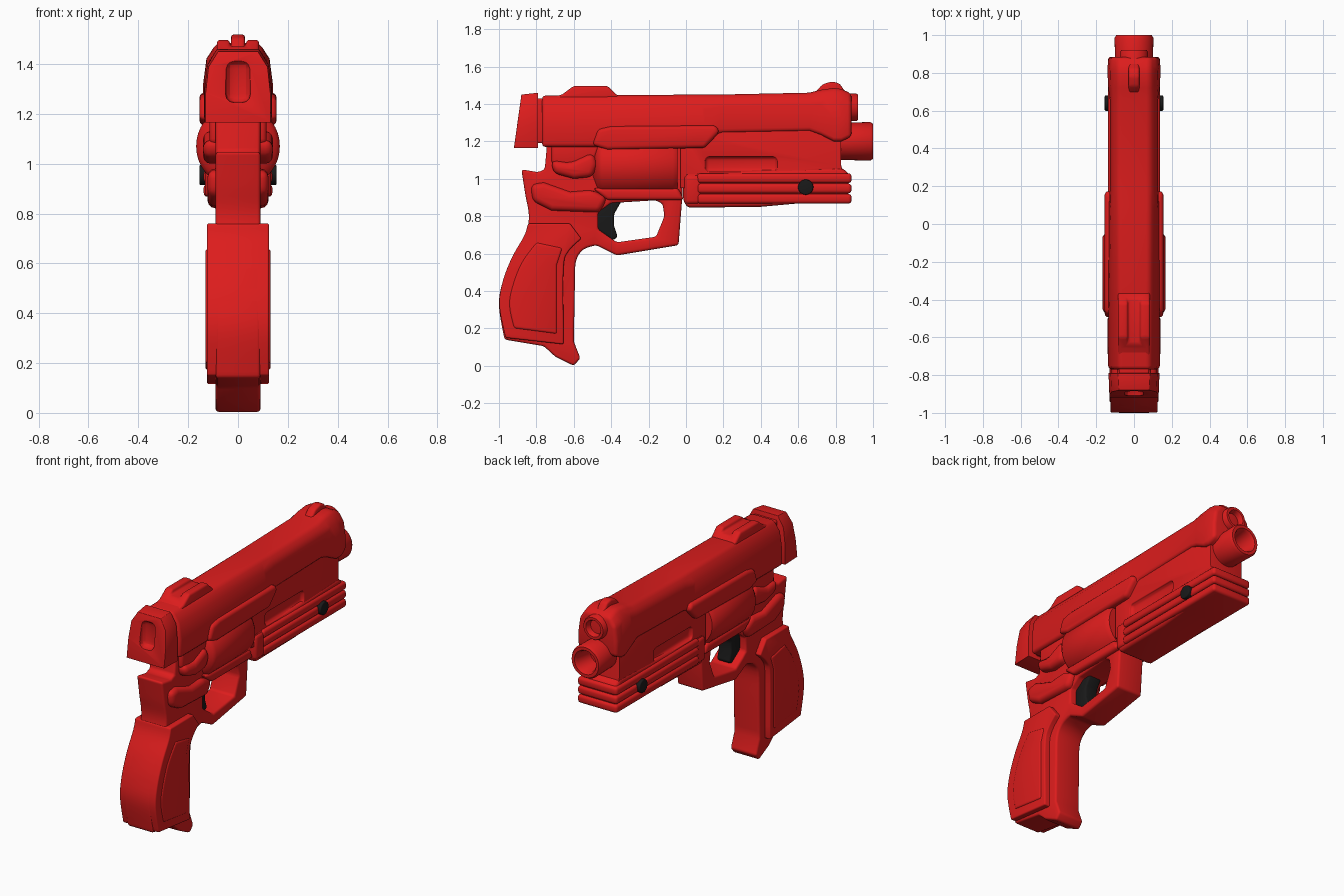
import bpy, bmesh, math
from mathutils import Vector

if "Cube" in bpy.data.objects:
    bpy.data.objects.remove(bpy.data.objects["Cube"])


def material(name, col):
    m = bpy.data.materials.new(name)
    m.diffuse_color = (*col, 1)
    m.use_nodes = True
    m.node_tree.nodes["Principled BSDF"].inputs["Base Color"].default_value = m.diffuse_color
    return m


RED = material("red_plastic", (0.72, 0.012, 0.012))
BLACK = material("black_plastic", (0.01, 0.01, 0.01))
parts, cutters = [], []


def finish(name, bm, mat=RED, bevel=0.0, cuts=(), seg=3):
    bmesh.ops.recalc_face_normals(bm, faces=bm.faces)
    me = bpy.data.meshes.new(name)
    bm.to_mesh(me)
    bm.free()
    ob = bpy.data.objects.new(name, me)
    bpy.context.collection.objects.link(ob)
    me.materials.append(mat)
    for c in cuts:
        b = ob.modifiers.new("cut", 'BOOLEAN')
        b.operation, b.object, b.solver = 'DIFFERENCE', c, 'EXACT'
    if bevel:
        b = ob.modifiers.new("bevel", 'BEVEL')
        b.width, b.segments = bevel, seg
        b.limit_method, b.angle_limit = 'ANGLE', math.radians(28)
    parts.append(ob)
    return ob


def prism(name, prof, half, bevel=0.015, x=0.0, mat=RED, cuts=()):
    """Side profile (y, z) extruded across x."""
    bm = bmesh.new()
    a = [bm.verts.new((x - half, y, z)) for y, z in prof]
    b = [bm.verts.new((x + half, y, z)) for y, z in prof]
    n = len(prof)
    bm.faces.new(a)
    bm.faces.new(b)
    for i in range(n):
        j = (i + 1) % n
        bm.faces.new((a[i], a[j], b[j], b[i]))
    return finish(name, bm, mat, bevel, cuts)


def cutter(*args, **kw):
    ob = prism(*args, **kw)
    parts.remove(ob)
    cutters.append(ob)
    ob.hide_render = True
    return ob


def rect(y0, y1, z0, z1):
    return [(y0, z0), (y1, z0), (y1, z1), (y0, z1)]


def loft(name, secs, bevel=0.02, cuts=()):
    """Tapered cross-sections along y: (y_low, y_high, z_low, z_high, w_low, w_high)."""
    bm = bmesh.new()
    rings = []
    for y0, y1, z0, z1, w0, w1 in secs:
        half = [(w0, 0), (w0, 0.42), ((w0 + w1) / 2 + 0.014, 0.78), (w1, 1)]
        pts = half + [(-w, t) for w, t in reversed(half)]
        rings.append([bm.verts.new((w, y0 + (y1 - y0) * t, z0 + (z1 - z0) * t)) for w, t in pts])
    for r, s in zip(rings, rings[1:]):
        for i in range(8):
            j = (i + 1) % 8
            bm.faces.new((r[i], r[j], s[j], s[i]))
    bm.faces.new(rings[0])
    bm.faces.new(rings[-1])
    return finish(name, bm, RED, bevel, cuts)


def lathe(name, prof, zc, bevel=0.0, n=40):
    """(radius, y) profile spun about a lengthwise axis at height zc."""
    bm = bmesh.new()
    vs = [bm.verts.new((r, y, zc)) for r, y in prof]
    es = [bm.edges.new(p) for p in zip(vs, vs[1:])]
    bmesh.ops.spin(bm, geom=vs + es, cent=(0, 0, zc), axis=(0, 1, 0), angle=2 * math.pi, steps=n)
    bmesh.ops.remove_doubles(bm, verts=bm.verts, dist=1e-5)
    return finish(name, bm, RED, bevel)


def smooth(p, n=5):
    """Catmull-Rom curve through the points."""
    q = [Vector(v) for v in [p[0]] + p + [p[-1]]]
    out = []
    for a, b, c, d in zip(q, q[1:], q[2:], q[3:]):
        for k in range(n):
            t = k / n
            v = 0.5 * (2 * b + (c - a) * t + (2 * a - 5 * b + 4 * c - d) * t * t + (3 * b - a - 3 * c + d) * t ** 3)
            out.append((v.x, v.y))
    return out + [p[-1]]


# frame: tang, grip core and trigger guard in one profile
opening = cutter("guard_opening", [(-.47, .73), (-.37, .66), (-.16, .69), (-.115, .80), (-.125, .865),
                                   (-.16, .885), (-.40, .87), (-.47, .82)], .3, 0)
back = smooth([(-.88, 1.05), (-.86, .92), (-.84, .80), (-.86, .70), (-.93, .58), (-.98, .45), (-1, .32), (-.97, .14)])
front = smooth([(-.60, .13), (-.595, .38), (-.59, .55), (-.55, .62), (-.48, .645)], 4)
prism("frame", [(-.74, 1.22), (-.755, 1.05), (-.79, 1.035)] + back +
      [(-.76, .105), (-.70, .05), (-.60, 0), (-.565, .04)] + front +
      [(-.37, .59), (-.04, .645), (-.02, .90), (-.02, 1.22)], .09, .02, cuts=[opening])

# grip side panels, wider than the core
pback = smooth([(-.845, .76), (-.865, .695), (-.93, .58), (-.98, .45), (-.998, .32), (-.965, .15)])
prism("grip_panel", pback + [(-.655, .115)] + smooth([(-.655, .2), (-.655, .52), (-.63, .61), (-.56, .68)]) +
      [(-.62, .76)], .125, .035)
prism("grip_inlay", smooth([(-.80, .66), (-.88, .55), (-.93, .42), (-.945, .32), (-.92, .20)]) +
      [(-.69, .17), (-.69, .54), (-.66, .63)], .131, .012)
prism("grip_shoulder", [(-.83, .97), (-.76, .98), (-.62, .93), (-.50, .94), (-.42, .90), (-.46, .82), (-.72, .83),
                        (-.82, .88)], .122, .03)

# trigger
prism("trigger", [(-.48, .88), (-.345, .88), (-.385, .81), (-.385, .75), (-.365, .69), (-.39, .67), (-.48, .73)],
      .045, .012, mat=BLACK)

# drum and its surrounds
lathe("drum", [(0, -.50), (.10, -.50), (.135, -.48), (.155, -.47), (.168, -.45), (.168, -.07), (.15, -.045),
               (0, -.045)], 1.07)
prism("drum_floor", [(-.50, .95), (-.04, .95), (-.01, .885), (-.42, .885)], .12, .02)
prism("thumb_lever", [(-.72, 1.10), (-.62, 1.085), (-.50, 1.14), (-.47, 1.08), (-.50, 1.01), (-.60, 1.00),
                      (-.71, 1.03)], .14, .03)
prism("rear_block", [(-.72, 1.20), (-.72, 1.08), (-.50, 1.06), (-.45, 1.20)], .115, .02)

# slide with the raised front block
loft("slide", [(-.77, -.77, 1.17, 1.445, .137, .08), (.10, .10, 1.17, 1.45, .132, .085),
               (.18, .18, 1.245, 1.45, .128, .085), (.66, .66, 1.255, 1.46, .128, .085),
               (.72, .72, 1.235, 1.475, .136, .085), (.79, .79, 1.20, 1.485, .14, .085),
               (.83, .83, 1.20, 1.48, .14, .085), (.885, .885, 1.225, 1.455, .135, .085)], .02)
prism("side_rail", [(-.47, 1.265), (-.40, 1.28), (.16, 1.285), (.18, 1.25), (.10, 1.165), (-.42, 1.155),
                    (-.50, 1.18)], .155, .022)

# rear cap with its slot
slot = cutter("cap_slot", rect(-1.1, -.865, 1.245, 1.415), .05, .035)
loft("rear_cap", [(-.92, -.88, 1.165, 1.45, .13, .08), (-.79, -.79, 1.165, 1.46, .135, .085)], .022, [slot])
prism("cap_neck", rect(-.83, -.72, 1.19, 1.43), .08, .01)

# sights
groove = cutter("sight_groove", rect(-.66, -.2, 1.47, 1.6), .032, 0)
prism("rear_sight", [(-.76, 1.42), (-.66, 1.452), (-.60, 1.497), (-.42, 1.497), (-.34, 1.42)], .085, .015,
      cuts=[groove])
prism("front_sight", [(.68, 1.45), (.73, 1.505), (.78, 1.52), (.82, 1.51), (.87, 1.44)], .028, .012)

# barrel housing with a recessed window on each side
windows = [cutter("window", rect(.10, .49, 1.035, 1.12), .04, .025, x=s * .137) for s in (-1, 1)]
prism("barrel_housing", [(-.03, .95), (.86, .95), (.83, 1.07), (.83, 1.26), (-.03, 1.26)], .118, .018, cuts=windows)

# lower rail with three ribs
prism("lower_rail", [(-.015, 1.03), (-.015, .88), (.01, .845), (.40, .85), (.60, .868), (.87, .868), (.87, 1.03),
                     (.83, 1.06), (.80, 1.06)], .122, .02)
for i, z in enumerate((.893, .948, 1.003)):
    prism(f"rib_{i + 1}", rect(.06, .885, z - .026, z + .026), .138, .017)
prism("rib_root", rect(-.01, .08, .865, 1.02), .132, .02)

# muzzle and upper tube, both bored
lathe("muzzle", [(0, .78), (.10, .78), (.10, .85), (.103, .985), (.094, 1.0), (.075, 1.0), (.066, .985), (.055, .87),
                 (0, .87)], 1.20)
lathe("upper_tube", [(0, .80), (.074, .80), (.074, .91), (.068, .92), (.052, .92), (.045, .91), (.04, .84), (0, .84)],
      1.382)

# cross button
bm = bmesh.new()
bmesh.ops.create_cone(bm, cap_ends=True, segments=28, radius1=.041, radius2=.041, depth=.31)
for v in bm.verts:
    v.co = Vector((v.co.z, v.co.x + .64, v.co.y + .955))
finish("cross_button", bm, BLACK, .006)

# apply modifiers, smooth, and drop cutters
bpy.ops.object.select_all(action='DESELECT')
for o in parts:
    o.select_set(True)
bpy.context.view_layer.objects.active = parts[0]
bpy.ops.object.convert(target='MESH')
bpy.ops.object.shade_smooth_by_angle(angle=math.radians(38))
for c in cutters:
    bpy.data.objects.remove(c)
